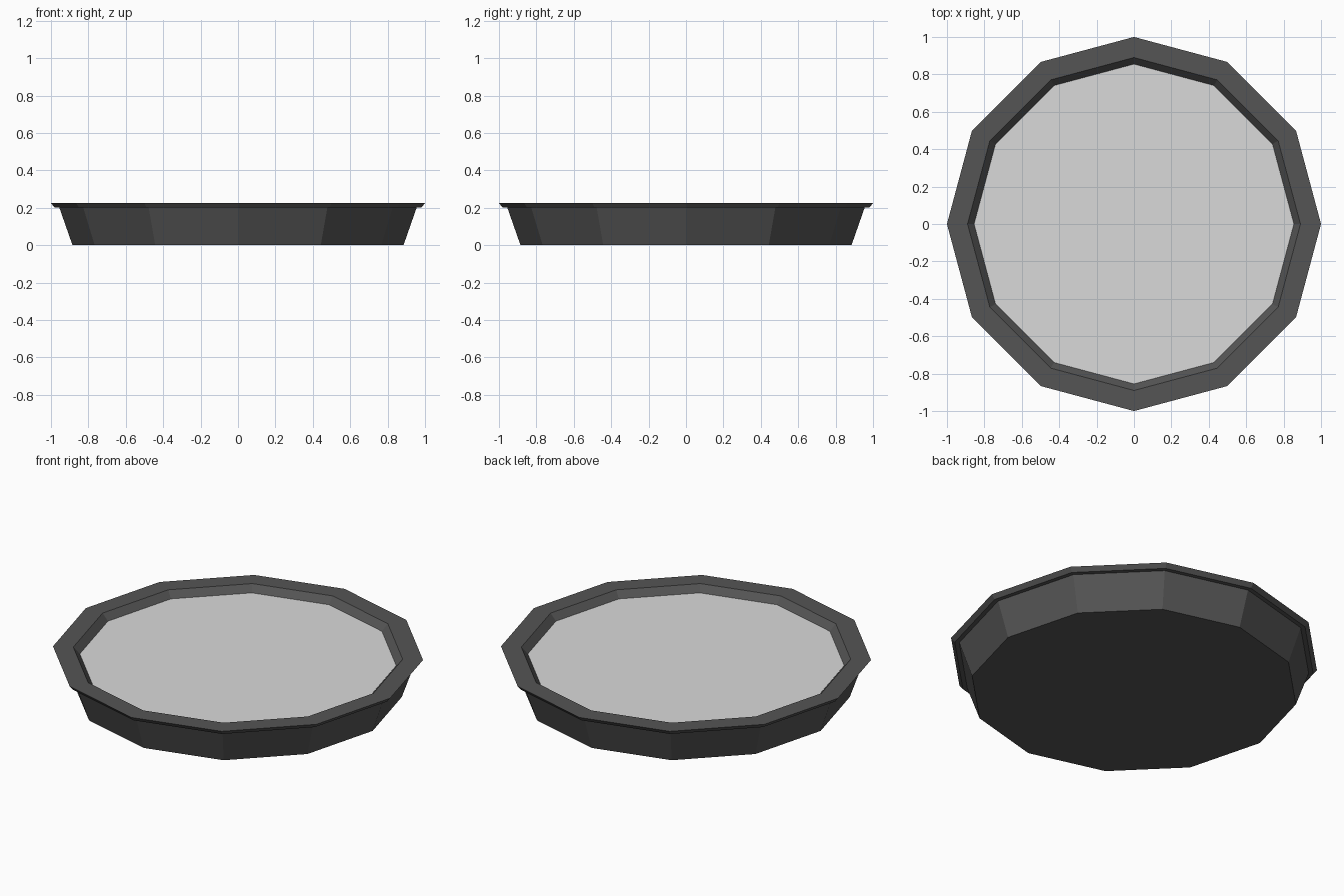
import bpy
import bmesh
from math import cos, sin, tau

cube = bpy.data.objects.get("Cube")
if cube:
    bpy.data.objects.remove(cube)

SIDES = 12


def make_material(name, value):
    mat = bpy.data.materials.new(name)
    mat.use_nodes = True
    colour = (value, value, value, 1)
    mat.diffuse_color = colour
    mat.node_tree.nodes["Principled BSDF"].inputs["Base Color"].default_value = colour
    return mat


def lathe(name, profile, mat, cap_start=False, cap_end=False):
    """Spin (radius, height) points into a flat-sided ring, with optional caps."""
    bm = bmesh.new()
    rings = [[bm.verts.new((r * cos(tau * i / SIDES), r * sin(tau * i / SIDES), z))
              for i in range(SIDES)] for r, z in profile]
    for low, high in zip(rings, rings[1:]):
        for i in range(SIDES):
            j = (i + 1) % SIDES
            bm.faces.new((low[i], low[j], high[j], high[i]))
    if cap_start:
        bm.faces.new(rings[0][::-1])
    if cap_end:
        bm.faces.new(rings[-1])
    mesh = bpy.data.meshes.new(name)
    bm.to_mesh(mesh)
    bm.free()
    mesh.materials.append(mat)
    obj = bpy.data.objects.new(name, mesh)
    bpy.context.collection.objects.link(obj)
    return obj


dark = make_material("dark grey", 0.09)
pale = make_material("pale grey", 0.7)

# Tapered dish: base, outer wall, overhanging rim and inner slope
lathe("dish", [(0.885, 0), (0.955, 0.2), (0.98, 0.2), (1, 0.225),
               (0.89, 0.225), (0.855, 0.186)], dark, cap_start=True)

# Pale filling, level with the bottom of the inner slope
lathe("filling", [(0.855, 0.186)], pale, cap_end=True)
